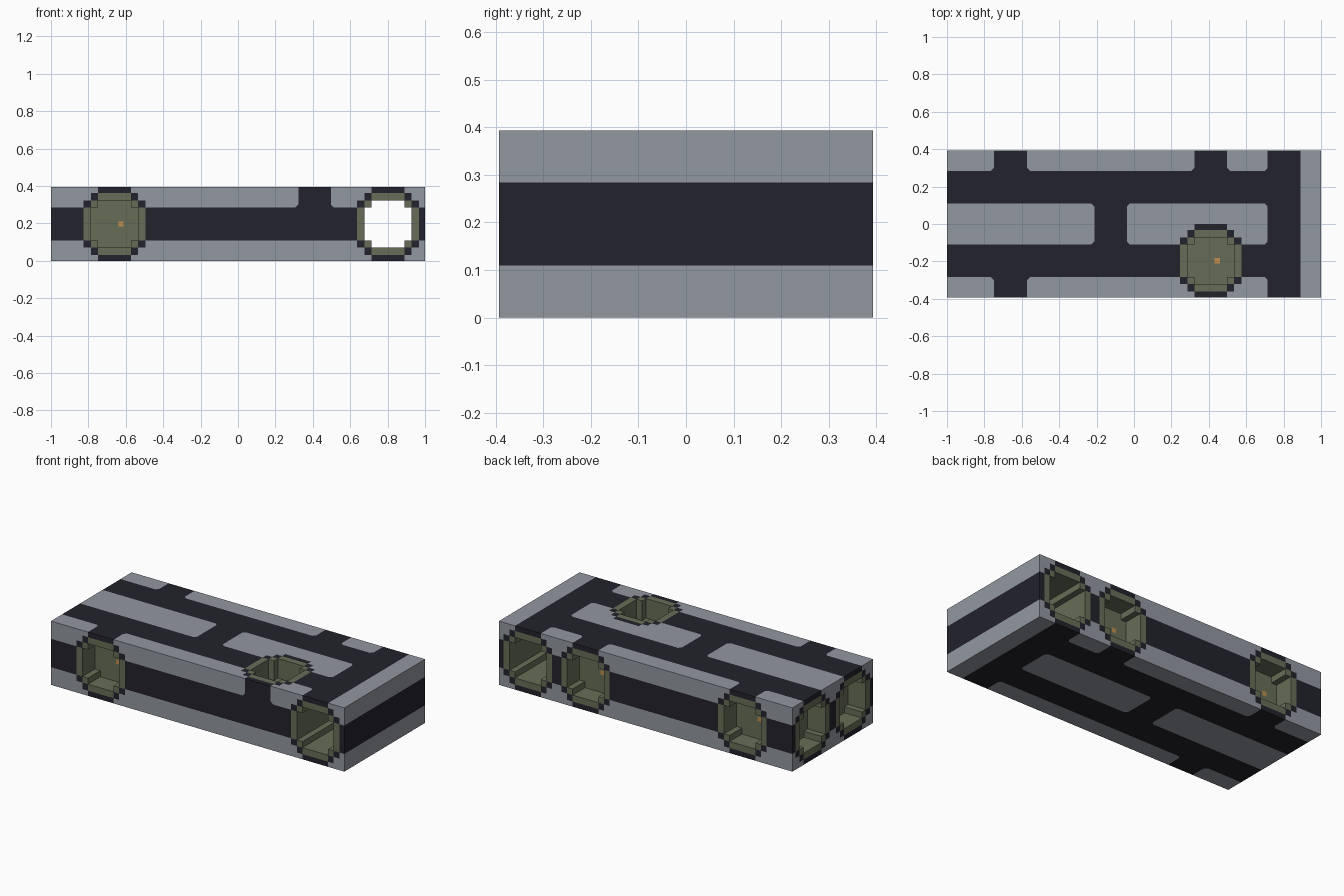
import bpy, bmesh
from mathutils import Vector

cube = bpy.data.objects.get("Cube")
if cube:
    bpy.data.objects.remove(cube, do_unlink=True)

HX, HY, HZ = 1.0, 0.393, 0.1965      # half sizes of the block
B = 0.0875                           # half width of a dark band
HOLE, RIM = 0.125, 0.165             # half widths of socket opening and rim
LANE = 0.197                         # offset of the two long lanes
LEFT, MID, RIGHT, CROSS = -0.66, 0.41, 0.8025, -0.125
DEPTH = 0.12


def material(name, rgb):
    m = bpy.data.materials.new(name)
    m.use_nodes = True
    m.diffuse_color = (*rgb, 1)
    m.node_tree.nodes["Principled BSDF"].inputs["Base Color"].default_value = (*rgb, 1)
    return m


MATS = [material("grey panel", (0.29, 0.31, 0.35)),
        material("dark band", (0.016, 0.016, 0.025)),
        material("olive socket", (0.135, 0.155, 0.095)),
        material("orange contact", (0.55, 0.27, 0.07))]
GREY, DARK, OLIVE, ORANGE, OPEN = range(5)


def finish(bm, name):
    mesh = bpy.data.meshes.new(name)
    bm.to_mesh(mesh)
    bm.free()
    for m in MATS:
        mesh.materials.append(m)
    bpy.context.collection.objects.link(bpy.data.objects.new(name, mesh))


def socket_part(a, b):
    """Stepped round socket: opening, rim and dark corner blocks."""
    lo, hi = sorted((abs(a), abs(b)))
    if hi > RIM or lo > HOLE:
        return None
    if hi < HOLE:
        return OPEN if lo < B else OLIVE
    return OLIVE if lo < B else DARK


def side(name, u, v, half_u, half_v, dist, bands, sockets):
    """One side: a cut grid coloured by rule, with sunken sockets.
    bands are (u0, u1, v0, v1); sockets are (u, v, is_tunnel)."""
    u, v = Vector(u), Vector(v)
    n = u.cross(v)
    centre = Vector((0, 0, HZ)) + n * dist

    # grid lines come from the band and socket edges
    us, vs = [-half_u, half_u], [-half_v, half_v]
    for u0, u1, v0, v1 in bands:
        us += [u0, u1]
        vs += [v0, v1]
    for su, sv, _ in sockets:
        for r in (B, HOLE, RIM):
            us += [su - r, su + r]
            vs += [sv - r, sv + r]
    us = sorted({round(c, 4) for c in us})
    vs = sorted({round(c, 4) for c in vs})

    bm = bmesh.new()
    grid = [[bm.verts.new(centre + u * a + v * b) for b in vs] for a in us]
    holes = {}
    for i in range(len(us) - 1):
        for j in range(len(vs) - 1):
            f = bm.faces.new((grid[i][j], grid[i + 1][j], grid[i + 1][j + 1], grid[i][j + 1]))
            a, b = (us[i] + us[i + 1]) / 2, (vs[j] + vs[j + 1]) / 2
            if any(u0 < a < u1 and v0 < b < v1 for u0, u1, v0, v1 in bands):
                f.material_index = DARK
            for k, (su, sv, _) in enumerate(sockets):
                part = socket_part(a - su, b - sv)
                if part == OPEN:
                    holes.setdefault(k, []).append(f)
                    f.material_index = OLIVE
                elif part is not None:
                    f.material_index = part

    # clip the grey corners
    corners = [w for w in bm.verts if sorted(f.material_index for f in w.link_faces)
               == [GREY, DARK, DARK, DARK]]
    if corners:
        cut = bmesh.ops.bevel(bm, geom=corners, offset=0.016, segments=1,
                              affect='VERTICES', clamp_overlap=False)
        for f in cut["faces"]:
            f.material_index = DARK

    # sink the sockets; tunnels have no floor
    for k, faces in holes.items():
        su, sv, tunnel = sockets[k]
        depth = dist if tunnel else DEPTH
        before = set(bm.faces)
        ext = bmesh.ops.extrude_face_region(bm, geom=faces)["geom"]
        moved = [g for g in ext if isinstance(g, bmesh.types.BMVert)]
        floor = [g for g in ext if isinstance(g, bmesh.types.BMFace)]
        bmesh.ops.translate(bm, vec=-n * depth, verts=moved)
        for f in set(bm.faces) - before:
            f.material_index = OLIVE
        old = [f for f in faces if f.is_valid]
        drop = old + (floor if tunnel else [])
        bmesh.ops.delete(bm, geom=drop, context='FACES')
        if not tunnel:
            # small contact on the socket floor
            c = centre + u * (su + 0.035) + v * sv - n * (depth - 0.004)
            quad = [bm.verts.new(c + (u * p + v * q) * 0.014)
                    for p, q in ((-1, -1), (1, -1), (1, 1), (-1, 1))]
            bm.faces.new(quad).material_index = ORANGE
    finish(bm, name)


def across(c, v0, v1):
    return (c - B, c + B, v0, v1)


INNER, OUTER = LANE - B, LANE + B
EDGE = RIGHT + B
X, Y, Z = (1, 0, 0), (0, 1, 0), (0, 0, 1)

# Long lanes and crossings shared by top and bottom
lanes = [(-HX, EDGE, INNER, OUTER), (-HX, EDGE, -OUTER, -INNER),
         across(RIGHT, -HY, HY), across(CROSS, -INNER, INNER),
         across(LEFT, OUTER, HY), across(LEFT, -HY, -OUTER)]
side("top", X, Y, HX, HY, HZ,
     lanes + [across(MID, OUTER, HY), across(MID, -HY, -OUTER), across(MID, -INNER, 0)],
     [(MID, -LANE, False)])
side("bottom", X, (0, -1, 0), HX, HY, HZ, lanes + [across(MID, -HY, -OUTER)], [])

# Upright sides carry one level band and crossings at the sockets
side("front", X, Z, HX, HZ, HY,
     [(-HX, HX, -B, B), across(LEFT, -HZ, HZ), across(RIGHT, -HZ, HZ), across(MID, B, HZ)],
     [(LEFT, 0, False), (RIGHT, 0, True)])
side("back", (-1, 0, 0), Z, HX, HZ, HY,
     [(-HX, HX, -B, B)] + [across(-c, -HZ, HZ) for c in (LEFT, MID, RIGHT)],
     [(-LEFT, 0, False), (-MID, 0, False), (-RIGHT, 0, True)])
side("closed_end", Y, Z, HY, HZ, HX, [(-HY, HY, -B, B)], [])
side("socket_end", (0, -1, 0), Z, HY, HZ, HX,
     [(-HY, HY, -B, B)] + [across(c, -HZ, HZ) for c in (-LANE, LANE)],
     [(-LANE, 0, False), (LANE, 0, False)])
